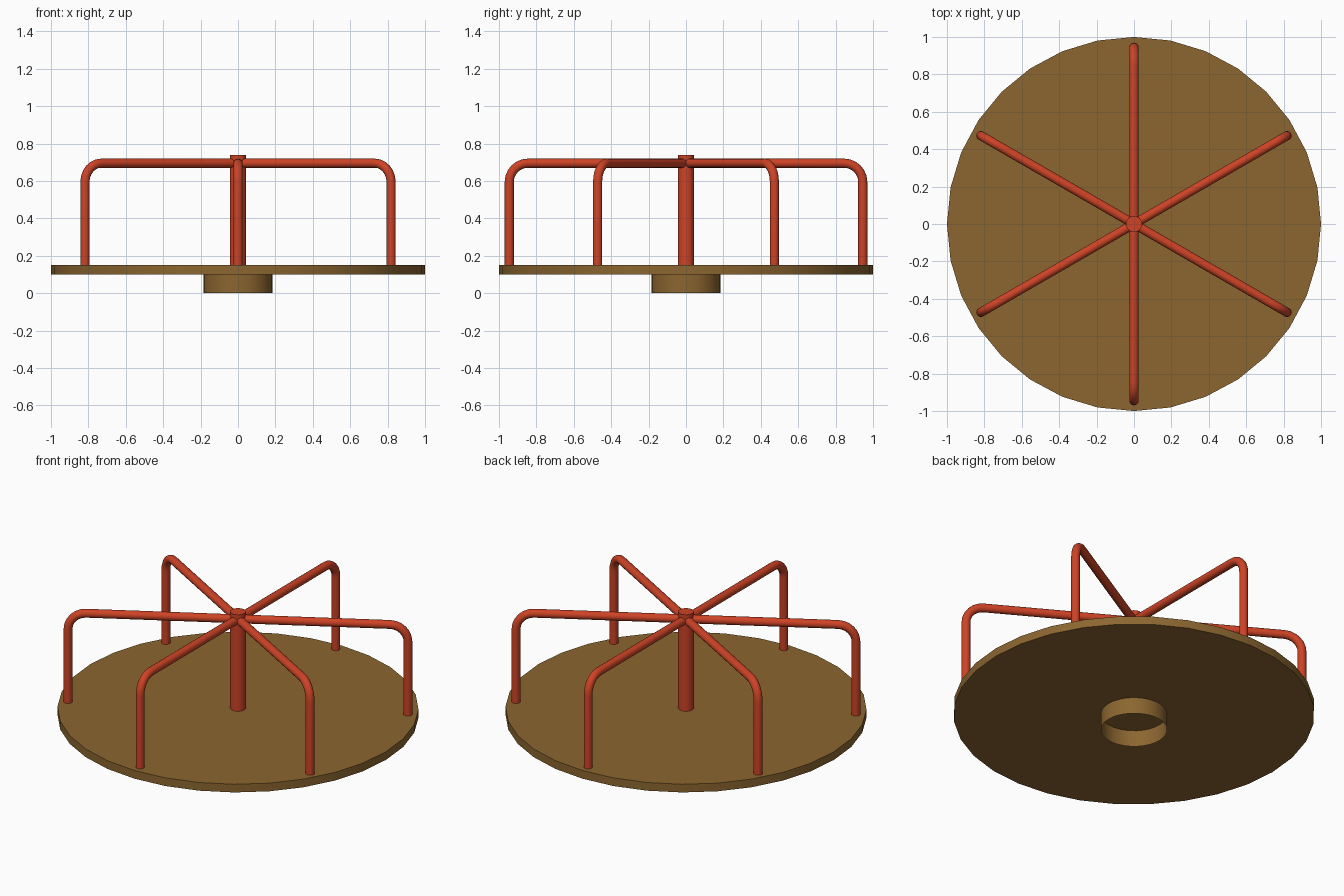
import bpy, bmesh, math
from mathutils import Vector

if "Cube" in bpy.data.objects:
    bpy.data.objects.remove(bpy.data.objects["Cube"])


def material(name, rgb):
    m = bpy.data.materials.new(name)
    m.diffuse_color = (*rgb, 1)
    m.use_nodes = True
    m.node_tree.nodes["Principled BSDF"].inputs["Base Color"].default_value = m.diffuse_color
    return m


BROWN = material("brown wood", (0.262, 0.133, 0.030))
RED = material("red paint", (0.610, 0.056, 0.019))


def finish(bm, name, mat):
    bmesh.ops.recalc_face_normals(bm, faces=bm.faces)
    me = bpy.data.meshes.new(name)
    bm.to_mesh(me)
    bm.free()
    me.materials.append(mat)
    ob = bpy.data.objects.new(name, me)
    bpy.context.collection.objects.link(ob)
    bpy.ops.object.select_all(action='DESELECT')
    ob.select_set(True)
    bpy.context.view_layer.objects.active = ob
    bpy.ops.object.shade_smooth_by_angle(angle=math.radians(40))
    return ob


def cylinder(name, r, z0, z1, sides, mat, capped=True):
    bm = bmesh.new()
    bmesh.ops.create_cone(bm, cap_ends=capped, segments=sides,
                          radius1=r, radius2=r, depth=z1 - z0)
    # put a corner on the x axis
    bmesh.ops.translate(bm, verts=bm.verts, vec=(0, 0, (z0 + z1) / 2))
    ob = finish(bm, name, mat)
    if not capped:
        # open tube: keep the normals facing outward
        p = ob.data.polygons[0]
        if p.normal.dot(Vector((p.center.x, p.center.y, 0))) < 0:
            ob.data.flip_normals()
    return ob


def arch_path(reach, top, foot, bend, steps=6):
    """Half of the arch, from foot to centre, mirrored to the other side."""
    half = [(reach, foot)]
    for i in range(steps + 1):
        a = math.pi / 2 * i / steps
        half.append((reach - bend + bend * math.cos(a),
                     top - bend + bend * math.sin(a)))
    return half + [(-x, z) for x, z in reversed(half)]


def handrail(name, angle, r=0.0245, sides=16):
    """Sweep a round tube along the arch."""
    path = arch_path(0.945, 0.695, 0.14, 0.10)
    out = Vector((math.cos(angle), math.sin(angle), 0))
    side = Vector((-out.y, out.x, 0))
    pts = [out * x + Vector((0, 0, z)) for x, z in path]
    bm = bmesh.new()
    rings = []
    for i, p in enumerate(pts):
        t = (pts[min(i + 1, len(pts) - 1)] - pts[max(i - 1, 0)]).normalized()
        if i in (1, len(pts) - 2):      # straight leg meets bend
            t = Vector((0, 0, 1 if i == 1 else -1))
        if i in (len(pts) // 2 - 1, len(pts) // 2):  # flat top bar
            t = -out
        n = side.cross(t)
        rings.append([bm.verts.new(p + r * (math.cos(a) * side + math.sin(a) * n))
                      for a in (2 * math.pi * k / sides for k in range(sides))])
    for a, b in zip(rings, rings[1:]):
        for k in range(sides):
            j = (k + 1) % sides
            bm.faces.new((a[k], a[j], b[j], b[k]))
    bm.faces.new(rings[0])
    bm.faces.new(rings[-1])
    return finish(bm, name, RED)


# turning platform and hollow base ring
cylinder("platform", 1.0, 0.10, 0.15, 32, BROWN)
cylinder("base_ring", 0.184, 0.0, 0.10, 32, BROWN, capped=False)

# centre post
cylinder("centre_post", 0.044, 0.15, 0.74, 16, RED)

# three arched handrails crossing at the post
for i in range(3):
    handrail(f"handrail_{i + 1}", math.radians(30 + 60 * i))
